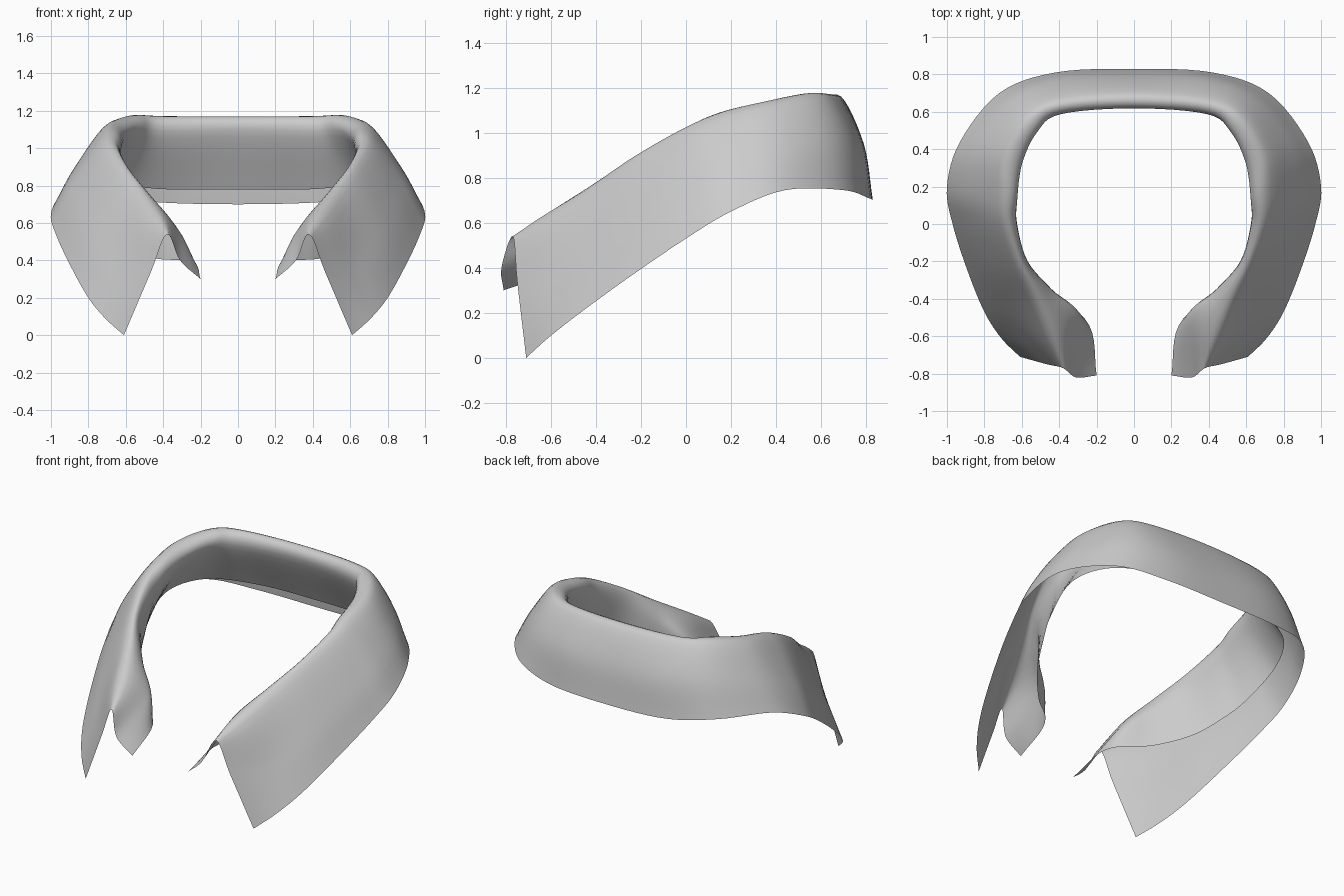
import bpy, bmesh
from mathutils import Vector

if "Cube" in bpy.data.objects:
    bpy.data.objects.remove(bpy.data.objects["Cube"])

# Cross-sections from centre back to front point, right half:
# leaf hem, leaf middle, fold ridge, inner roll, stand hem
sections = [
    [(0, .83, .70), (0, .79, .95), (0, .69, 1.16), (0, .62, 1.10), (0, .77, .78)],
    [(.42, .81, .71), (.40, .77, .96), (.40, .655, 1.165), (.39, .59, 1.09), (.38, .75, .78)],
    [(.72, .70, .745), (.65, .66, .98), (.575, .565, 1.17), (.52, .49, 1.10), (.66, .60, .80)],
    [(.93, .44, .745), (.83, .42, .94), (.69, .37, 1.135), (.60, .32, 1.06), (.79, .37, .76)],
    [(1.0, .20, .65), (.89, .18, .85), (.71, .17, 1.085), (.625, .12, 1.0), (.765, .14, .63)],
    [(.97, .0, .53), (.87, .0, .75), (.70, .0, 1.015), (.625, .0, .93), (.70, -.01, .54)],
    [(.89, -.25, .36), (.79, -.24, .60), (.63, -.22, .89), (.57, -.20, .82), (.60, -.18, .46)],
    [(.80, -.47, .20), (.69, -.45, .45), (.53, -.42, .76), (.45, -.35, .69), (.44, -.36, .41)],
    [(.71, -.61, .09), (.60, -.60, .35), (.44, -.62, .64), (.31, -.50, .55), (.24, -.54, .39)],
    [(.61, -.71, .0), (.465, -.75, .34), (.38, -.77, .54), (.31, -.82, .40), (.20, -.81, .30)],
]


def smooth_path(points, steps, mirrored_start=False):
    """Catmull-Rom curve through the points."""
    p = [Vector(q) for q in points]
    before = 2 * p[0] - p[1]
    if mirrored_start:
        before = Vector((-p[1].x, p[1].y, p[1].z))
    p = [before] + p + [2 * p[-1] - p[-2]]
    out = []
    for i in range(1, len(p) - 2):
        a, b, c, d = p[i - 1:i + 3]
        for k in range(steps):
            t = k / steps
            out.append(.5 * (2 * b + (c - a) * t + (2 * a - 5 * b + 4 * c - d) * t * t
                             + (3 * b - a - 3 * c + d) * t ** 3))
    return out + [p[-2]]


# Folded cloth sheet lofted through the sections
rails = [smooth_path([s[j] for s in sections], 6, True) for j in range(5)]
bm = bmesh.new()
rows = []
for station in zip(*rails):
    rows.append([bm.verts.new((max(v.x, 0), v.y, max(v.z, 0))) for v in smooth_path(station, 6)])
for r0, r1 in zip(rows, rows[1:]):
    for j in range(len(r0) - 1):
        bm.faces.new((r0[j], r1[j], r1[j + 1], r0[j + 1]))
for f in bm.faces:
    f.smooth = True
mesh = bpy.data.meshes.new("folded_collar")
bm.to_mesh(mesh)
bm.free()
collar = bpy.data.objects.new("folded_collar", mesh)
bpy.context.collection.objects.link(collar)

# Left half
mirror = collar.modifiers.new("left_half", 'MIRROR')
mirror.use_axis[0] = True
mirror.use_clip = True
mirror.merge_threshold = .001
